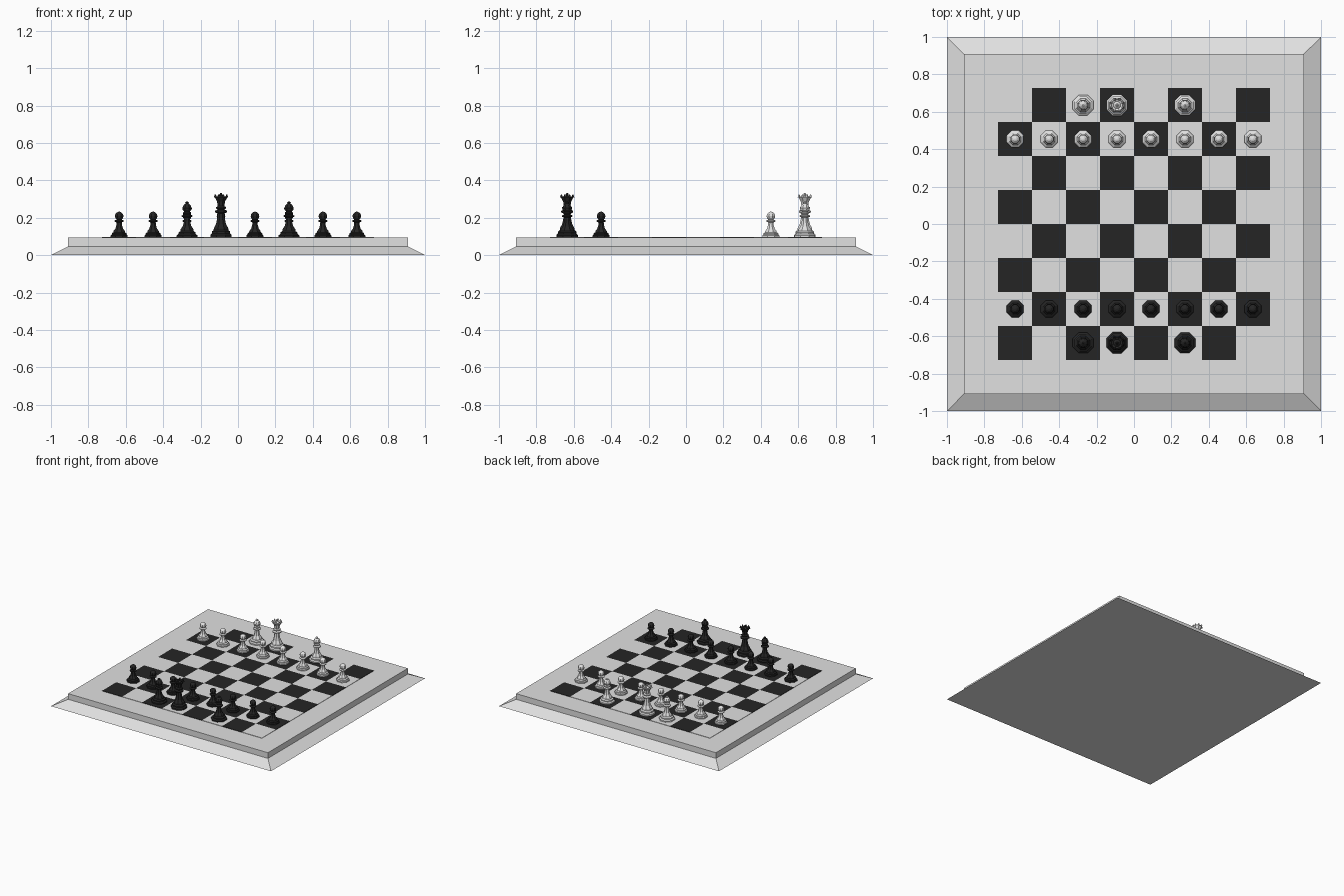
import bpy, bmesh, math
from mathutils import Matrix

if "Cube" in bpy.data.objects:
    bpy.data.objects.remove(bpy.data.objects["Cube"])


def material(name, v):
    m = bpy.data.materials.new(name)
    m.diffuse_color = (v, v, v, 1)
    m.use_nodes = True
    m.node_tree.nodes["Principled BSDF"].inputs["Base Color"].default_value = m.diffuse_color
    return m


LIGHT = material("light grey", 0.75)
DARK = material("near black", 0.018)
TOP = 0.093      # height of the board slab
PLATE = 0.003    # thickness of the squares
CELL = 0.1815


def lathe(bm, profile, n, z0=0.0):
    """Closed faceted solid from (radius, height) points; flats face the axes."""
    rings = []
    for r, z in profile:
        rings.append([bm.verts.new((r * math.cos(math.tau * (i + .5) / n),
                                    r * math.sin(math.tau * (i + .5) / n), z0 + z))
                      for i in range(n)])
    for a, b in zip(rings, rings[1:]):
        for i in range(n):
            j = (i + 1) % n
            bm.faces.new((a[i], a[j], b[j], b[i]))
    bm.faces.new(rings[0][::-1])
    bm.faces.new(rings[-1])


def finish(bm, name, mats):
    me = bpy.data.meshes.new(name)
    bm.to_mesh(me)
    bm.free()
    for m in mats:
        me.materials.append(m)
    return me


def place(name, me, loc=(0, 0, 0)):
    ob = bpy.data.objects.new(name, me)
    ob.location = loc
    bpy.context.collection.objects.link(ob)


# board: sloping skirt with an upright slab on top
bm = bmesh.new()
R2 = math.sqrt(2)
lathe(bm, [(R2, 0), (0.908 * R2, 0.046), (0.908 * R2, TOP)], 4)
place("board", finish(bm, "board", [LIGHT]))

# playing squares: thin plate, chequered by row and column
bm = bmesh.new()
for row in range(8):
    for col in range(8):
        x, y = (col - 3.5) * CELL, (row - 3.5) * CELL
        g = bmesh.ops.create_cube(bm, size=1, matrix=Matrix.Translation((x, y, TOP + PLATE / 2))
                                  @ Matrix.Diagonal((CELL, CELL, PLATE, 1)))
        for f in {f for v in g["verts"] for f in v.link_faces}:
            f.material_index = 1 if (row + col) % 2 == 0 else 0
place("squares", finish(bm, "squares", [LIGHT, DARK]))

# turned profiles of the pieces (radius, height above the squares)
PAWN = [(.049, 0), (.049, .009), (.043, .015), (.043, .02), (.034, .026), (.032, .034),
        (.022, .046), (.016, .066), (.015, .079), (.027, .084), (.027, .089), (.015, .094),
        (.022, .102), (.025, .112), (.022, .124), (.012, .133), (.004, .136)]
BISHOP = [(.06, 0), (.06, .01), (.05, .017), (.05, .025), (.039, .032), (.037, .042),
          (.024, .06), (.018, .085), (.016, .104), (.031, .110), (.031, .116), (.018, .121),
          (.024, .127), (.024, .132), (.016, .137), (.026, .146), (.028, .155),
          (.020, .171), (.009, .18), (.011, .185), (.004, .191)]
QUEEN = [(.062, 0), (.062, .012), (.053, .02), (.053, .03), (.043, .038), (.041, .05),
         (.029, .07), (.022, .1), (.019, .126), (.035, .133), (.035, .141), (.02, .147),
         (.029, .154), (.029, .16), (.019, .166), (.023, .19), (.036, .213), (.032, .218),
         (.02, .212), (.012, .219), (.007, .223), (.009, .229), (.004, .236)]


def piece(name, profile, mat, crown=False):
    bm = bmesh.new()
    lathe(bm, profile, 8)
    if crown:  # small points round the rim
        for i in range(8):
            a = math.tau * (i + .5) / 8
            bmesh.ops.create_cone(
                bm, cap_ends=True, segments=4, radius1=.009, radius2=.003, depth=.016,
                matrix=Matrix.Rotation(a, 4, 'Z') @ Matrix.Translation((.033, 0, .220)))
    return finish(bm, name, [mat])


# two mirrored armies
for side, mat, s in (("dark", DARK, -1), ("light", LIGHT, 1)):
    z = TOP + PLATE
    pawn = piece(side + "_pawn", PAWN, mat)
    bishop = piece(side + "_bishop", BISHOP, mat)
    queen = piece(side + "_queen", QUEEN, mat, True)
    for col in range(8):
        place(side + "_pawn", pawn, ((col - 3.5) * CELL, s * 2.5 * CELL, z))
    for col in (2, 5):
        place(side + "_bishop", bishop, ((col - 3.5) * CELL, s * 3.5 * CELL, z))
    place(side + "_queen", queen, (-.5 * CELL, s * 3.5 * CELL, z))
